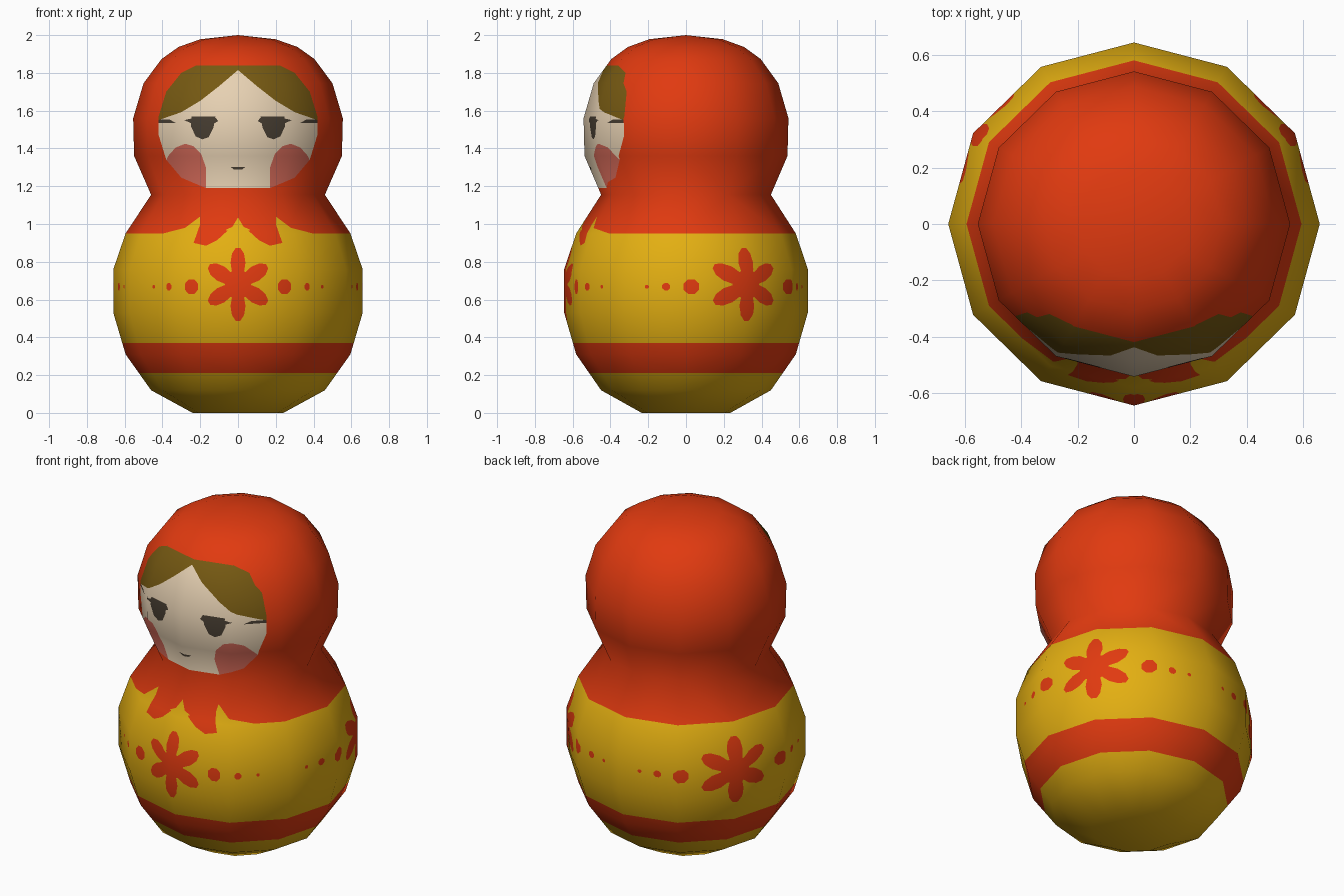
import bpy, bmesh, math
from mathutils import Vector

if "Cube" in bpy.data.objects:
    bpy.data.objects.remove(bpy.data.objects["Cube"])

# Colours
COLOURS = [("red_paint", (.75, .042, .005)), ("mustard_paint", (.77, .43, .006)),
           ("skin", (.80, .64, .45)), ("brown_hair", (.18, .10, .006)),
           ("cheek_pink", (.60, .13, .09)), ("dark_eye", (.06, .045, .03))]
RED, MUSTARD, SKIN, HAIR, CHEEK, DARK = range(6)

# Turned profile (radius, height) from base to crown
PROFILE = [(.24, 0), (.46, .12), (.595, .31), (.66, .53), (.66, .76), (.595, .95),
           (.46, 1.155), (.55, 1.36), (.555, 1.56), (.50, 1.745), (.405, 1.873),
           (.315, 1.937), (.20, 1.978), (0, 2.0)]
SIDES, DEPTH = 12, .977
FRONT = -90

bm = bmesh.new()


def build_lathe():
    rings = []
    for r, z in PROFILE[:-1]:
        rings.append([bm.verts.new((r * math.cos(a), r * DEPTH * math.sin(a), z))
                      for a in (2 * math.pi * i / SIDES for i in range(SIDES))])
    top = bm.verts.new((0, 0, PROFILE[-1][1]))
    bm.faces.new(rings[0][::-1])
    for i in range(SIDES):
        j = (i + 1) % SIDES
        for a, b in zip(rings, rings[1:]):
            bm.faces.new((a[i], a[j], b[j], b[i]))
        bm.faces.new((rings[-1][i], rings[-1][j], top))


def bisect(faces, co, no):
    geom = set(faces)
    for f in faces:
        geom.update(f.edges)
        geom.update(f.verts)
    res = bmesh.ops.bisect_plane(bm, geom=list(geom), dist=1e-4, plane_co=co, plane_no=no)
    return [g for g in res["geom"] if isinstance(g, bmesh.types.BMFace)]


def paint(poly, mat, only, azimuth=FRONT):
    """Cut a convex outline (sideways, height), seen from azimuth, into the surface."""
    a = math.radians(azimuth)
    out = Vector((math.cos(a), math.sin(a), 0))
    side = Vector((-math.sin(a), math.cos(a), 0))
    area = sum(p[0] * q[1] - q[0] * p[1] for p, q in zip(poly, poly[1:] + poly[:1]))
    if area < 0:
        poly = poly[::-1]
    bm.normal_update()
    faces = [f for f in bm.faces if f.material_index == only and f.normal.dot(out) > .1]
    for p, q in zip(poly, poly[1:] + poly[:1]):
        co = side * p[0] + Vector((0, 0, p[1]))
        no = side * (p[1] - q[1]) + Vector((0, 0, q[0] - p[0]))
        no.normalize()
        faces = [f for f in bisect(faces, co, no)
                 if (f.calc_center_median() - co).dot(no) > 0]
        if not faces:
            return
    for f in faces:
        f.material_index = mat


def paint_pair(poly, mat, only):
    paint(poly, mat, only)
    paint([(-x, z) for x, z in poly], mat, only)


def ellipse(cx, cz, rx, rz, n=10, turn=0, sx=1, oz=0):
    pts = []
    for i in range(n):
        t = 2 * math.pi * (i + .5) / n
        x, z = cx + rx * math.cos(t), cz + rz * math.sin(t)
        pts.append((sx * (x * math.cos(turn) - z * math.sin(turn)),
                    oz + x * math.sin(turn) + z * math.cos(turn)))
    return pts


build_lathe()

# Horizontal bands
for z in (.21, .37):
    bisect(list(bm.faces), (0, 0, z), (0, 0, 1))
for f in bm.faces:
    z = f.calc_center_median().z
    f.material_index = MUSTARD if z < .21 or .37 < z < .95 else RED

# Scarf collar: mustard points, then the two red scarf ends
paint_pair([(.40, .949), (.28, .98), (.2, .949)], MUSTARD, RED)
paint_pair([(.28, .98), (.2, 1.04), (.2, .949), (.28, .949)], MUSTARD, RED)
paint([(0, 1.035), (.03, .985), (-.03, .985)], MUSTARD, RED)
paint([(.03, .985), (.11, .949), (-.11, .949), (-.03, .985)], MUSTARD, RED)
paint_pair([(.2, 1.0), (.235, .9), (.17, .885), (.11, .915), (.055, .965)], RED, MUSTARD)

# Face opening, hair, cheeks, eyes, mouth
half = [(.22, 1.84), (.30, 1.80), (.38, 1.70), (.42, 1.57),
        (.42, 1.47), (.38, 1.34), (.30, 1.245), (.17, 1.19)]
paint(half + [(-x, z) for x, z in half[::-1]], SKIN, RED)
paint_pair([(0, 1.9), (0, 1.815), (.1, 1.73), (.2, 1.652), (.3, 1.592),
            (.45, 1.54), (.45, 1.9)], HAIR, SKIN)
paint_pair([(.17, 1.1), (.17, 1.30), (.195, 1.37), (.235, 1.412), (.28, 1.425),
            (.33, 1.405), (.37, 1.36), (.42, 1.25), (.42, 1.1)], CHEEK, SKIN)
paint_pair([(.12, 1.57), (.245, 1.57), (.25, 1.52), (.225, 1.465), (.19, 1.448),
            (.155, 1.46), (.13, 1.51)], DARK, SKIN)
paint_pair([(.24, 1.56), (.285, 1.55), (.24, 1.53)], DARK, SKIN)
paint_pair([(.12, 1.565), (.105, 1.545), (.13, 1.53)], DARK, SKIN)
paint_pair([(.33, 1.535), (.36, 1.552), (.43, 1.552), (.43, 1.535)], DARK, SKIN)
paint([(-.04, 1.302), (.04, 1.302), (.02, 1.288), (-.02, 1.288)], DARK, SKIN)

# Three flowers with dots shrinking away on both sides
for azimuth, wide, dots in ((FRONT, .92, (23, 35, 45)), (30, 1.08, (27.5, 39.5, 49)),
                            (150, 1.08, (27.5, 39.5, 49))):
    paint(ellipse(0, 0, .08, .08, sx=wide, oz=.68), RED, MUSTARD, azimuth)
    for k in range(6):
        paint(ellipse(.115, 0, .082, .043, turn=math.radians(90 + 60 * k),
                      sx=wide, oz=.68), RED, MUSTARD, azimuth)
    for angle, size in zip(dots, (.042, .021, .011)):
        for s in (-1, 1):
            paint(ellipse(0, .668, size * wide, size, n=8), RED, MUSTARD,
                  azimuth + s * angle)

# Doll object
mesh = bpy.data.meshes.new("doll_body")
bm.to_mesh(mesh)
bm.free()
doll = bpy.data.objects.new("doll_body", mesh)
bpy.context.collection.objects.link(doll)
for name, rgb in COLOURS:
    m = bpy.data.materials.new(name)
    m.diffuse_color = (*rgb, 1)
    m.use_nodes = True
    m.node_tree.nodes["Principled BSDF"].inputs["Base Color"].default_value = m.diffuse_color
    mesh.materials.append(m)
mesh.polygons.foreach_set("use_smooth", [True] * len(mesh.polygons))

# Smooth normals follow the turned profile, so the painted cuts do not show in the shading
seg = [Vector((0, -1))]
for (r0, z0), (r1, z1) in zip(PROFILE, PROFILE[1:]):
    seg.append(Vector((z1 - z0, r0 - r1)).normalized())
seg.append(Vector((0, 1)))
ring_normals = [(a + b).normalized() for a, b in zip(seg, seg[1:])]
ring_normals[-1] = Vector((0, 1))


def surface_normal(co):
    k = 0
    while k < len(PROFILE) - 2 and co.z > PROFILE[k + 1][1]:
        k += 1
    t = (co.z - PROFILE[k][1]) / (PROFILE[k + 1][1] - PROFILE[k][1])
    n = ring_normals[k].lerp(ring_normals[k + 1], min(max(t, 0), 1))
    a = math.atan2(co.y / DEPTH, co.x)
    return Vector((n.x * math.cos(a), n.x * math.sin(a), n.y)).normalized()


mesh.normals_split_custom_set_from_vertices([surface_normal(v.co) for v in mesh.vertices])
